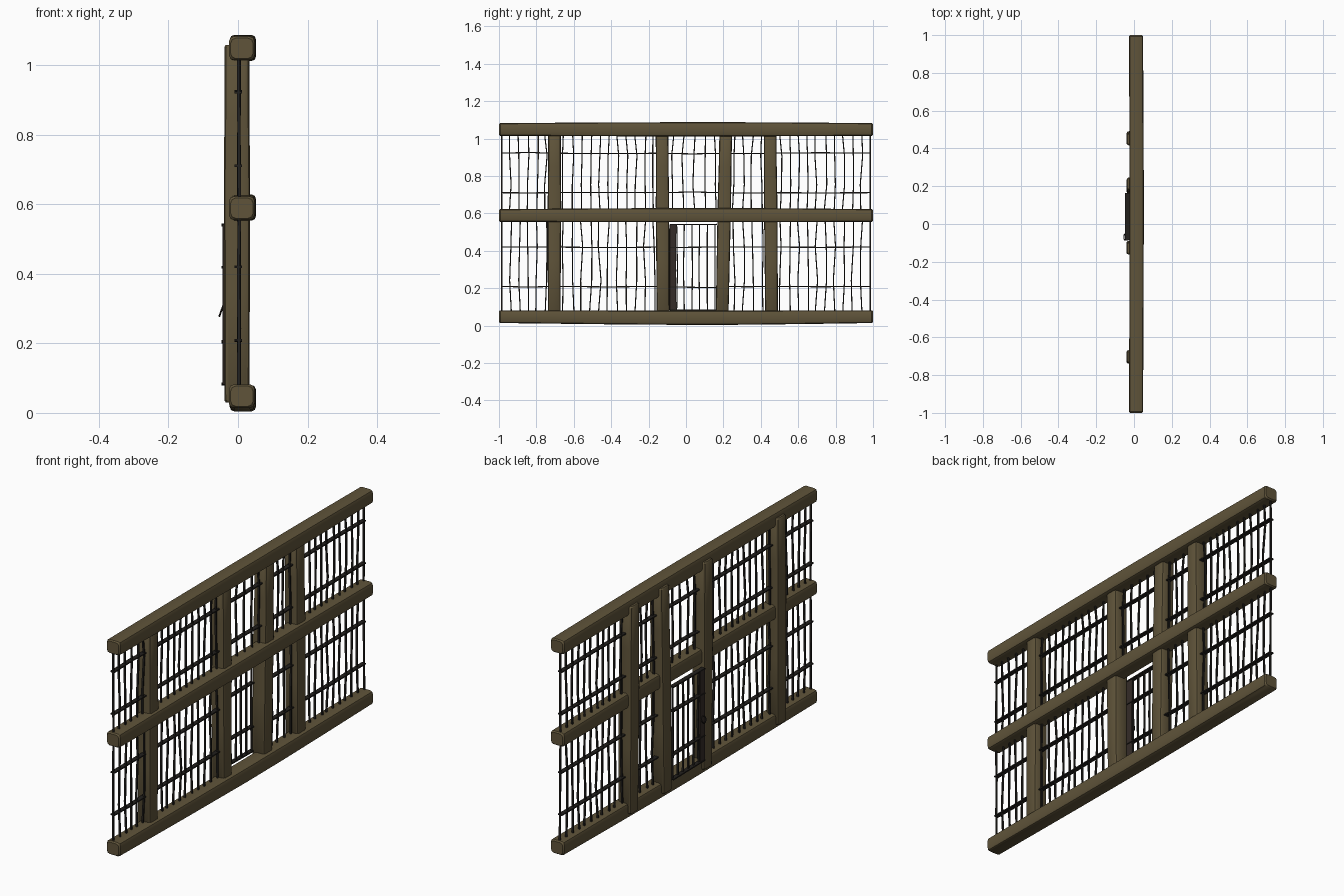
import bpy, bmesh, math, random
from mathutils import Vector, Matrix

if "Cube" in bpy.data.objects:
    bpy.data.objects.remove(bpy.data.objects["Cube"])

random.seed(4)


def material(name, rgb):
    m = bpy.data.materials.new(name)
    m.diffuse_color = (*rgb, 1)
    m.use_nodes = True
    m.node_tree.nodes["Principled BSDF"].inputs["Base Color"].default_value = m.diffuse_color
    return m


WOOD = material("weathered wood", (0.115, 0.088, 0.042))
IRON = material("dark iron", (0.016, 0.014, 0.012))
PLATE = material("rusty lock plate", (0.035, 0.025, 0.021))


def finish(bm, name, mat, smooth=False):
    bmesh.ops.recalc_face_normals(bm, faces=bm.faces)
    me = bpy.data.meshes.new(name)
    bm.to_mesh(me)
    bm.free()
    ob = bpy.data.objects.new(name, me)
    bpy.context.collection.objects.link(ob)
    me.materials.append(mat)
    if smooth:
        bpy.ops.object.select_all(action='DESELECT')
        ob.select_set(True)
        bpy.context.view_layer.objects.active = ob
        bpy.ops.object.shade_smooth_by_angle(angle=math.radians(35))
    return ob


def section(a, b, r):
    # rounded rectangle outline, half sizes a and b
    pts = []
    for k, (sx, sy) in enumerate(((1, 1), (-1, 1), (-1, -1), (1, -1))):
        for j in range(3):
            t = math.pi / 2 * (k + j / 2)
            pts.append((sx * (a - r) + r * math.cos(t), sy * (b - r) + r * math.sin(t)))
    return pts


def loft(bm, stations, along, r):
    # station: position, x centre, other centre, half x, half other
    rings = []
    for s, cx, co, a, b in stations:
        ring = []
        for u, v in section(a, b, min(r, a * .9, b * .9)):
            co_ = (cx + u, s, co + v) if along == 'y' else (cx + u, co + v, s)
            ring.append(bm.verts.new(co_))
        rings.append(ring)
    n = len(rings[0])
    for p, q in zip(rings, rings[1:]):
        for i in range(n):
            bm.faces.new((p[i], p[(i + 1) % n], q[(i + 1) % n], q[i]))
    bm.faces.new(rings[0])
    bm.faces.new(rings[-1])


def strip(bm, pts, hx, hs, along):
    # thin four sided bar through a few points
    rings = []
    for p in pts:
        ring = []
        for sx, ss in ((-1, -1), (1, -1), (1, 1), (-1, 1)):
            o = Vector((sx * hx, ss * hs, 0)) if along == 'z' else Vector((sx * hx, 0, ss * hs))
            ring.append(bm.verts.new(Vector(p) + o))
        rings.append(ring)
    for p, q in zip(rings, rings[1:]):
        for i in range(4):
            bm.faces.new((p[i], p[(i + 1) % 4], q[(i + 1) % 4], q[i]))
    bm.faces.new(rings[0])
    bm.faces.new(rings[-1])


# horizontal rails, slightly bowed
for name, z, bow in (("bottom_rail", .048, -.006), ("middle_rail", .589, .002), ("top_rail", 1.049, .001)):
    bm = bmesh.new()
    st = [(-1, .011, z, .032, .029), (-.993, .011, z, .037, .034)]
    for y, f in ((-.45, .6), (0, 1), (.3, .9), (.62, .5)):
        st.append((y, .011 + .003 * f, z + bow * f, .037 + .001 * f, .035 + .003 * f))
    st += [(.993, .011, z, .037, .034), (1, .011, z, .032, .029)]
    loft(bm, st, 'y', .014)
    finish(bm, name, WOOD, True)

# upright posts: y at the foot, y at the top
for i, (y0, y1) in enumerate(((-.705, -.703), (-.122, -.128), (.192, .212), (.458, .450))):
    bm = bmesh.new()
    st = []
    for z, g in ((.03, -.004), (.036, 0), (.35, .001), (.65, .002), (.85, 0), (1.053, 0), (1.059, -.004)):
        y = y0 + (y1 - y0) * z
        st.append((z, -.003, y, .036 + g, .034 + g))
    loft(bm, st, 'z', .013)
    finish(bm, "post_%d" % (i + 1), WOOD, True)

# vertical cage bars, two tiers per panel, a little bent
bm = bmesh.new()
J = lambda a: random.uniform(-a, a)
for a, b, n in ((-.985, -.75, 6), (-.655, -.172, 11), (-.07, .155, 5), (.255, .405, 4), (.505, .985, 11)):
    door = a == -.07
    for k in range(n):
        y = a + (b - a) * k / (n - 1)
        edge = abs(y) > .97
        for z0, z1 in ((.06, .58), (.6, 1.04)):
            if door and z0 < .1:
                continue
            w = 0 if edge else .008
            pts = [(.003 + J(.002), y + J(w), z0 + (z1 - z0) * t) for t in (0, .35, .7, 1)]
            strip(bm, pts, .0045, .003, 'z')
finish(bm, "vertical_bars", IRON)

# flat horizontal bands
bm = bmesh.new()
for z in (.21, .42, .711, .922):
    for a, b in ((-.99, -.7), (-.7, -.13), (-.13, .2), (.2, .45), (.45, .99)):
        if z < .5 and a == -.13:
            continue
        m = (a + b) / 2
        strip(bm, [(.001, a, z), (.001, m, z + J(.004)), (.001, b, z)], .011, .003, 'y')
finish(bm, "horizontal_bands", IRON)

# small door on the back side
bm = bmesh.new()
for k in range(6):
    y = -.05 + .041 * k
    strip(bm, [(-.034, y, .083), (-.034 + J(.002), y + J(.005), .3), (-.034, y, .541)], .0045, .003, 'z')
for z in (.085, .207, .418, .54):
    strip(bm, [(-.036, -.085, z), (-.036, .165, z + J(.004))], .011, .003, 'y')
finish(bm, "door_bars", IRON)

# lock plate along the door edge
bm = bmesh.new()
loft(bm, [(.083, -.036, -.07, .008, .017), (.541, -.036, -.07, .008, .017)], 'z', .002)
finish(bm, "door_lock_plate", PLATE)

# pull ring hanging from the plate
bpy.ops.mesh.primitive_torus_add(major_segments=16, minor_segments=6, major_radius=.016,
                                 minor_radius=.003, location=(-.048, -.07, .294),
                                 rotation=(0, math.radians(-70), 0))
ring = bpy.context.object
ring.name = "door_pull_ring"
ring.data.materials.append(IRON)
